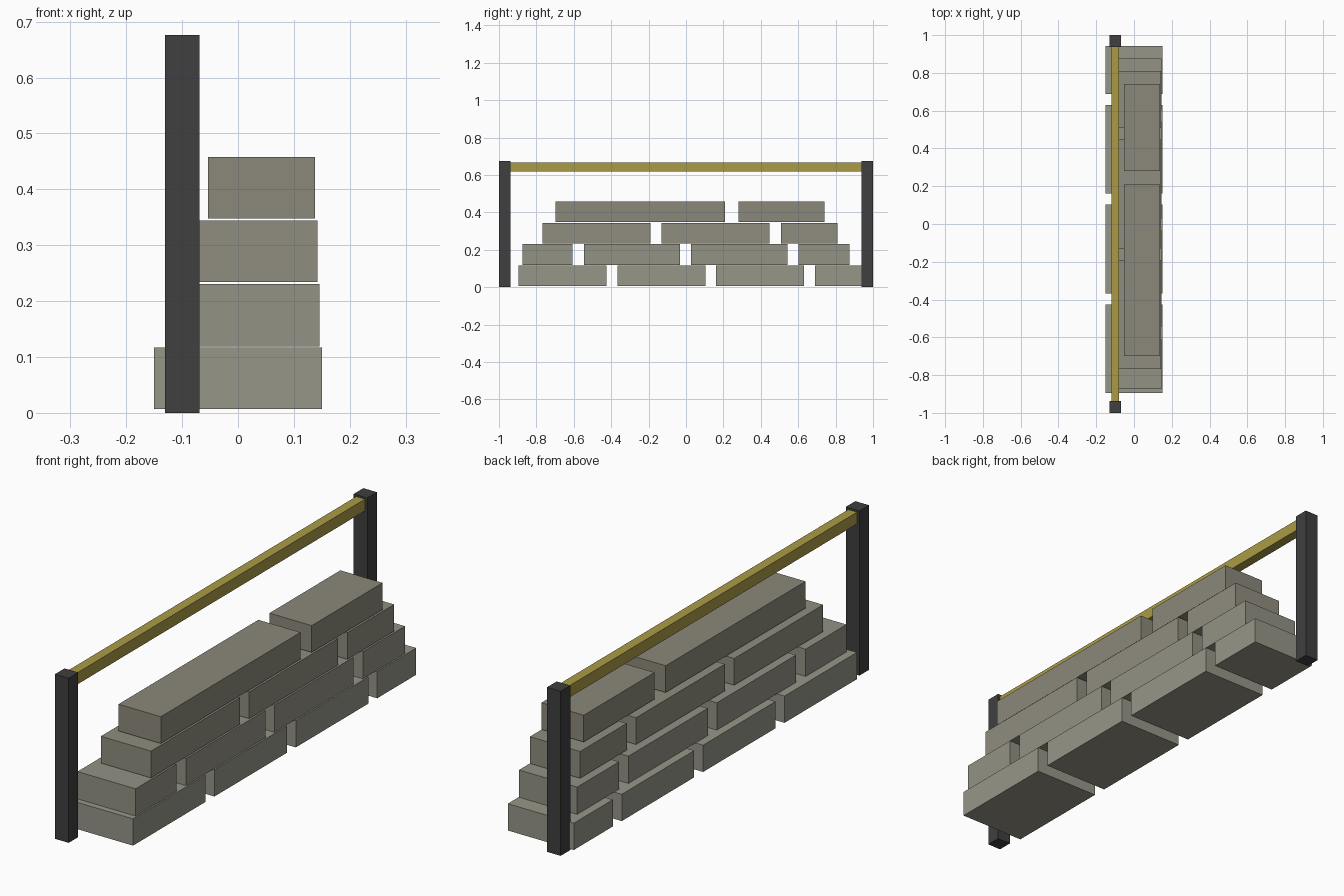
import bpy

if "Cube" in bpy.data.objects:
    bpy.data.objects.remove(bpy.data.objects["Cube"])


def material(name, rgb):
    m = bpy.data.materials.new(name)
    m.diffuse_color = (*rgb, 1)
    m.use_nodes = True
    m.node_tree.nodes["Principled BSDF"].inputs["Base Color"].default_value = m.diffuse_color
    return m


def box(name, x, y, z, mat):
    """Box from (min, max) ranges on each axis."""
    bpy.ops.mesh.primitive_cube_add(size=1, location=[sum(r) / 2 for r in (x, y, z)])
    ob = bpy.context.object
    ob.name = name
    ob.scale = [r[1] - r[0] for r in (x, y, z)]
    bpy.ops.object.transform_apply(location=False, rotation=False, scale=True)
    ob.data.materials.append(mat)
    return ob


dark = material("dark_metal", (0.05, 0.05, 0.052))
yellow = material("yellow_paint", (0.40, 0.33, 0.06))

# Posts at both ends
for side, y in (("front", (-1.0, -0.938)), ("back", (0.938, 1.0))):
    box(side + "_post", (-0.131, -0.069), y, (0, 0.676), dark)

# Rail between the posts
box("rail", (-0.12, -0.08), (-0.938, 0.938), (0.62, 0.668), yellow)

# Stone courses: x range, z range, y spans of the blocks
courses = [
    ((-0.15, 0.15), (0.007, 0.117),
     [(-0.895, -0.425), (-0.367, 0.103), (0.161, 0.631), (0.689, 0.942)]),
    ((-0.118, 0.146), (0.119, 0.231),
     [(-0.873, -0.608), (-0.546, -0.031), (0.027, 0.542), (0.602, 0.875)]),
    ((-0.086, 0.142), (0.234, 0.344),
     [(-0.767, -0.19), (-0.13, 0.447), (0.507, 0.81)]),
    ((-0.054, 0.138), (0.348, 0.458),
     [(-0.698, 0.209), (0.281, 0.741)]),
]
for i, (x, z, spans) in enumerate(courses):
    t = i / 3
    stone = material(f"stone_{i + 1}", (0.31 - 0.05 * t, 0.305 - 0.055 * t, 0.25 - 0.055 * t))
    for j, y in enumerate(spans):
        box(f"stone_block_{i + 1}_{j + 1}", x, y, z, stone)
